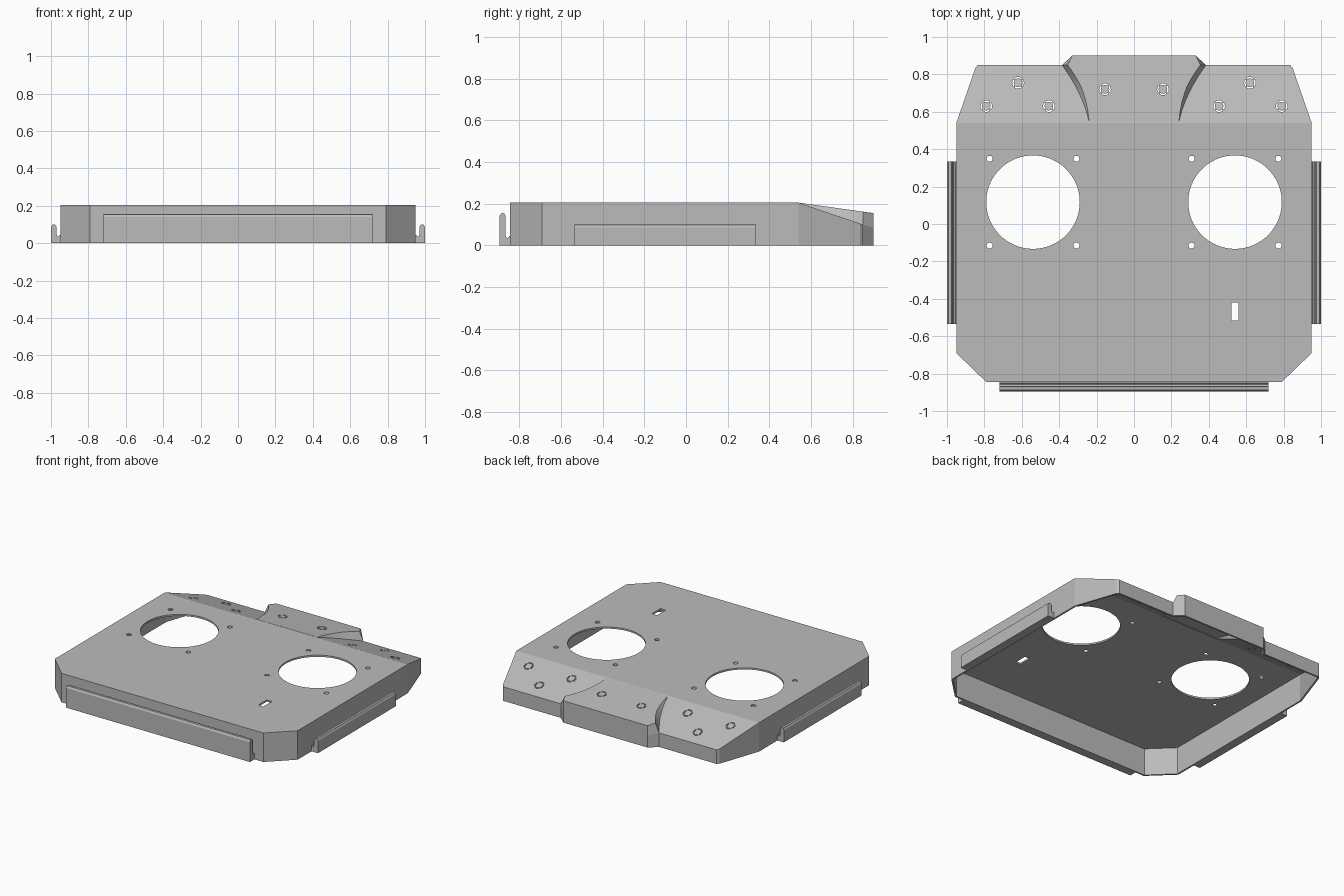
import bpy
import bmesh
import math
from mathutils import Vector

cube = bpy.data.objects.get("Cube")
if cube:
    bpy.data.objects.remove(cube, do_unlink=True)

TOP, WALL, BEND = 0.205, 0.012, 0.54

grey = bpy.data.materials.new("sheet grey")
grey.use_nodes = True
grey.diffuse_color = (0.5, 0.5, 0.5, 1)
grey.node_tree.nodes["Principled BSDF"].inputs["Base Color"].default_value = (0.5, 0.5, 0.5, 1)


def loft(name, lower, upper):
    """Closed solid between two matching rings of 3D points."""
    bm = bmesh.new()
    a = [bm.verts.new(p) for p in lower]
    b = [bm.verts.new(p) for p in upper]
    bm.faces.new(a)
    bm.faces.new(b)
    for i in range(len(a)):
        j = (i + 1) % len(a)
        bm.faces.new((a[i], a[j], b[j], b[i]))
    bmesh.ops.recalc_face_normals(bm, faces=bm.faces)
    mesh = bpy.data.meshes.new(name)
    bm.to_mesh(mesh)
    bm.free()
    mesh.materials.append(grey)
    obj = bpy.data.objects.new(name, mesh)
    bpy.context.collection.objects.link(obj)
    return obj


def prism(name, ring, z0, z1):
    return loft(name, [(x, y, z0) for x, y in ring], [(x, y, z1) for x, y in ring])


def mirrored(half):
    """Complete a right-hand half outline across x = 0."""
    return half + [(-x, y) for x, y in reversed(half)]


def inset(ring, d):
    """Move each side of a counter-clockwise outline inwards by d."""
    result = []
    for i, p in enumerate(ring):
        p = Vector(p)
        e1 = (p - Vector(ring[i - 1])).normalized()
        e2 = (Vector(ring[(i + 1) % len(ring)]) - p).normalized()
        n1, n2 = Vector((-e1.y, e1.x)), Vector((-e2.y, e2.x))
        q = p + (n1 + n2) * d / (1 + n1.dot(n2))
        result.append((q.x, q.y))
    return result


def combine(target, tool, operation):
    mod = target.modifiers.new(operation, "BOOLEAN")
    mod.operation, mod.solver, mod.object = operation, "EXACT", tool
    bpy.context.view_layer.objects.active = target
    bpy.ops.object.modifier_apply(modifier=mod.name)
    bpy.data.objects.remove(tool, do_unlink=True)


def wing_z(y):
    return TOP - max(0, y - BEND) * 0.34


def centre_z(y):
    return TOP - max(0, y - BEND) * 0.14


def main_block(name, d, z0):
    """Tray outline with its rear part sloping down."""
    half = [(0.79, -0.845), (0.95, -0.69), (0.95, BEND), (0.848, 0.835), (0.835, 0.85)]
    obj = prism(name, inset(mirrored(half), d), z0, TOP - d)
    bm = bmesh.new()
    bm.from_mesh(obj.data)
    cut = bmesh.ops.bisect_plane(bm, geom=bm.verts[:] + bm.edges[:] + bm.faces[:],
                                 plane_co=(0, BEND, TOP - d), plane_no=(0, 0.34, 1),
                                 clear_outer=True)
    edges = [e for e in bm.edges if e.is_boundary]
    bmesh.ops.holes_fill(bm, edges=edges)
    bmesh.ops.recalc_face_normals(bm, faces=bm.faces)
    bm.to_mesh(obj.data)
    bm.free()
    return obj


def centre_block(name, d, z0):
    """Raised rear centre with curved, leaning flanks."""
    flank = []
    for i in range(11):
        s = i / 10
        flank.append((0.24 + 0.065 * s + 0.08 * s * s, 0.545 + 0.305 * s))
    ring = mirrored(flank + [(0.33, 0.9)])
    low = inset(ring, d)
    high = []
    for (x, y) in low:
        lean = 0.03 * max(0, min(1, (y - 0.545) / 0.2)) * max(0, min(1, (0.9 - y) / 0.05))
        high.append((x - math.copysign(lean, x), y))
    mid = [(x, y, wing_z(y) - d) for x, y in low]
    lower = loft(name, [(x, y, z0) for x, y in low], mid)
    # extend the solid from the wing level up to the centre slope
    bm = bmesh.new()
    bm.from_mesh(lower.data)
    bm.verts.ensure_lookup_table()
    n = len(low)
    base = [bm.verts[n + i] for i in range(n)]
    cap = [f for f in bm.faces if set(f.verts) == set(base)]
    bmesh.ops.delete(bm, geom=cap, context="FACES_ONLY")
    top = [bm.verts.new((x, y, centre_z(y) - d)) for x, y in high]
    bm.faces.new(top)
    for i in range(n):
        j = (i + 1) % n
        bm.faces.new((base[i], base[j], top[j], top[i]))
    bmesh.ops.recalc_face_normals(bm, faces=bm.faces)
    bm.to_mesh(lower.data)
    bm.free()
    return lower


def disc(cx, cy, r, n):
    return [(cx + r * math.cos(2 * math.pi * i / n), cy + r * math.sin(2 * math.pi * i / n))
            for i in range(n)]


def arc_slot(cx, cy, start, sweep, r0, r1, n=6):
    angles = [start + sweep * i / n for i in range(n + 1)]
    return ([(cx + r1 * math.cos(a), cy + r1 * math.sin(a)) for a in angles]
            + [(cx + r0 * math.cos(a), cy + r0 * math.sin(a)) for a in reversed(angles)])


# Hollow folded tray
tray = main_block("tray", 0, 0)
combine(tray, centre_block("centre_outer", 0, 0), "UNION")
combine(tray, main_block("main_cavity", WALL, -0.05), "DIFFERENCE")
combine(tray, centre_block("centre_cavity", WALL, -0.05), "DIFFERENCE")

# Openings: large round holes, screw holes, ring knockouts and a slot
openings = [[(0.52, -0.515), (0.56, -0.515), (0.56, -0.42), (0.52, -0.42)]]
for side in (-1, 1):
    cx, cy = 0.54 * side, 0.117
    openings.append(disc(cx, cy, 0.25, 72))
    for dx in (-0.232, 0.232):
        for dy in (-0.232, 0.232):
            openings.append(disc(cx + dx, cy + dy, 0.016, 20))
    for kx, ky in ((0.62, 0.755), (0.79, 0.63), (0.455, 0.63), (0.155, 0.72)):
        for k in range(4):
            start = k * math.pi / 2 + 0.95
            openings.append(arc_slot(kx * side, ky, start, 1.25, 0.023, 0.031))
for ring in openings:
    combine(tray, prism("opening_cutter", ring, 0.05, 0.3), "DIFFERENCE")


def rail(name, height, length, place):
    """Hooked edge rail: a foot joined to an upright lip, swept along a side."""
    profile = [(-0.004, 0), (0.05, 0), (0.05, height - 0.015), (0.043, height - 0.002),
               (0.035, height), (0.027, height - 0.002), (0.02, height - 0.015), (0.02, 0.045),
               (0.014, 0.035), (0.008, 0.035), (0.004, 0.045), (-0.004, 0.045)]
    return loft(name, [place(d, length[0], z) for d, z in profile],
                [place(d, length[1], z) for d, z in profile])


# Side and front rails
rails = [
    rail("left_rail", 0.1, (-0.535, 0.335), lambda d, s, z: (0.95 + d, s, z)),
    rail("right_rail", 0.1, (-0.535, 0.335), lambda d, s, z: (-0.95 - d, s, z)),
    rail("front_rail", 0.155, (-0.72, 0.72), lambda d, s, z: (s, -0.845 - d, z)),
]

# Smooth the curved walls while keeping every fold crisp
bpy.ops.object.select_all(action="DESELECT")
for obj in [tray] + rails:
    obj.select_set(True)
bpy.context.view_layer.objects.active = tray
bpy.ops.object.shade_smooth_by_angle(angle=math.radians(7))
